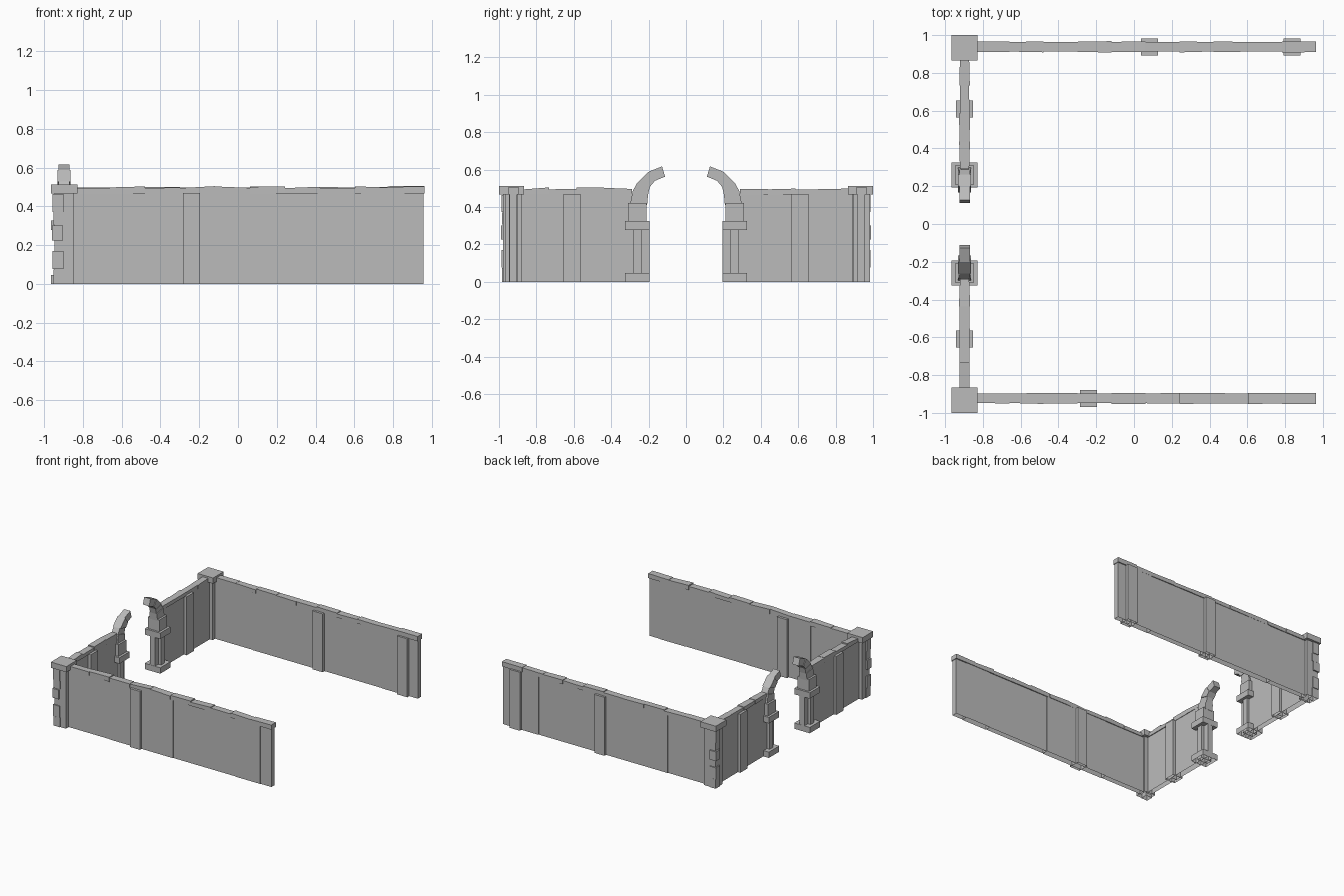
import bpy, bmesh, random
from mathutils import Vector

random.seed(4)
cube = bpy.data.objects.get("Cube")
if cube:
    bpy.data.objects.remove(cube)

stone = bpy.data.materials.new("grey stone")
stone.use_nodes = True
GREY = (0.5, 0.5, 0.5, 1)
stone.diffuse_color = GREY
stone.node_tree.nodes["Principled BSDF"].inputs["Base Color"].default_value = GREY

SIDE_X = -0.897
FRONT_Y, BACK_Y = -0.923, 0.938
WALL_TOP = 0.47


def make(name, bm):
    bmesh.ops.recalc_face_normals(bm, faces=bm.faces)
    mesh = bpy.data.meshes.new(name)
    bm.to_mesh(mesh)
    bm.free()
    mesh.materials.append(stone)
    obj = bpy.data.objects.new(name, mesh)
    bpy.context.collection.objects.link(obj)
    return obj


def loft(bm, ring_a, ring_b, skip_first=False):
    """Join two matching rings into a solid, optionally open at the first ring."""
    a = [bm.verts.new(p) for p in ring_a]
    b = [bm.verts.new(p) for p in ring_b]
    if not skip_first:
        bm.faces.new(a[::-1])
    bm.faces.new(b)
    for i in range(len(a)):
        j = (i + 1) % len(a)
        bm.faces.new((a[i], a[j], b[j], b[i]))


def box(bm, x0, x1, y0, y1, z0, z1):
    # Parts standing on the ground are open underneath
    def ring(z):
        return [Vector(p) for p in ((x0, y0, z), (x1, y0, z), (x1, y1, z), (x0, y1, z))]
    loft(bm, ring(z0), ring(z1), skip_first=(z0 == 0))


def block(bm, cx, cy, hx, hy, z0, z1):
    box(bm, cx - hx, cx + hx, cy - hy, cy + hy, z0, z1)


def wall_body(name, breaks, across, along_x):
    """Run of panels whose thickness alternates slightly."""
    bm = bmesh.new()
    for i, (a, b) in enumerate(zip(breaks, breaks[1:])):
        half = 0.024 if i % 2 else 0.02
        if along_x:
            box(bm, a, b, across - half, across + half, 0, WALL_TOP)
        else:
            box(bm, across - half, across + half, a, b, 0, WALL_TOP)
    make(name, bm)


def coping(name, start, end, count, across, along_x):
    """Row of slightly uneven capping stones."""
    bm = bmesh.new()
    step = (end - start) / count
    for i in range(count):
        rings = []
        for k in (i, i + 1):
            t = start + k * step
            half = 0.027 + random.uniform(-0.003, 0.003)
            top = 0.499 + random.uniform(-0.006, 0.006)
            low = WALL_TOP - 0.004
            ring = ((-half, low), (half, low), (half, top), (-half, top))
            rings.append([(t, across + s, z) if along_x else (across + s, t, z)
                          for s, z in ring])
        loft(bm, *rings)
    make(name, bm)


def pilaster(name, x, y):
    bm = bmesh.new()
    block(bm, x, y, 0.045, 0.045, 0, WALL_TOP)
    make(name, bm)


# Long walls
wall_body("front_wall", [-0.86, -0.48, 0.085, 0.635, 0.86, 0.958], FRONT_Y, True)
wall_body("back_wall", [-0.86, -0.51, 0.08, 0.64, 0.836, 0.958], BACK_Y, True)
coping("front_wall_coping", -0.84, 0.963, 10, FRONT_Y, True)
coping("back_wall_coping", -0.84, 0.963, 10, BACK_Y, True)
pilaster("front_wall_pilaster", -0.24, FRONT_Y)
pilaster("back_wall_middle_pilaster", 0.083, BACK_Y)
pilaster("back_wall_end_pilaster", 0.836, BACK_Y)


def gate_side(side, s):
    # Short wall beside the gate
    wall_body(side + "_gate_wall", sorted([s * 0.28, s * 0.61, s * 0.9]), SIDE_X, False)
    coping(side + "_gate_wall_coping", s * 0.29, s * 0.88, 4, SIDE_X, False)
    pilaster(side + "_gate_wall_pilaster", SIDE_X, s * 0.61)

    # Corner post with cap and quoins on its outer edge
    cy = s * 0.933
    bm = bmesh.new()
    block(bm, SIDE_X, cy, 0.05, 0.046, 0, WALL_TOP)
    make(side + "_corner_post", bm)
    bm = bmesh.new()
    block(bm, SIDE_X, cy, 0.069, 0.067, 0.467, 0.513)
    make(side + "_corner_cap", bm)
    bm = bmesh.new()
    for i, (z0, z1) in enumerate(((0, 0.075), (0.077, 0.17), (0.225, 0.3),
                                  (0.305, 0.37), (0.372, 0.465))):
        out = 0.003 * (i % 3)
        block(bm, SIDE_X - 0.028 - out, s * (0.957 + out), 0.028, 0.027, z0, z1)
    make(side + "_corner_quoins", bm)

    # Gate post: plinth, cross-shaped shaft, collar and upper block
    gy = s * 0.26
    bm = bmesh.new()
    block(bm, SIDE_X, gy, 0.069, 0.066, 0, 0.047)
    make(side + "_gate_plinth", bm)
    bm = bmesh.new()
    block(bm, SIDE_X, gy, 0.022, 0.065, 0, 0.285)
    block(bm, SIDE_X, gy, 0.046, 0.022, 0, 0.285)
    make(side + "_gate_shaft", bm)
    bm = bmesh.new()
    block(bm, SIDE_X, gy, 0.069, 0.066, 0.278, 0.326)
    make(side + "_gate_collar", bm)
    bm = bmesh.new()
    block(bm, SIDE_X, gy, 0.05, 0.05, 0.326, 0.42)
    make(side + "_gate_upper_block", bm)

    # Broken arch made of wedge stones
    inner = [(0.208, 0.41), (0.203, 0.465), (0.193, 0.508), (0.166, 0.54), (0.112, 0.562)]
    outer = [(0.30, 0.41), (0.285, 0.485), (0.262, 0.527), (0.2, 0.588), (0.128, 0.617)]
    bm = bmesh.new()
    for i in range(4):
        half = 0.034 if i % 2 == 0 else 0.028
        quad = (inner[i], inner[i + 1], outer[i + 1], outer[i])
        loft(bm, *[[(SIDE_X + d, s * y, z) for y, z in quad] for d in (-half, half)])
    make(side + "_gate_arch", bm)


gate_side("front", -1)
gate_side("back", 1)
